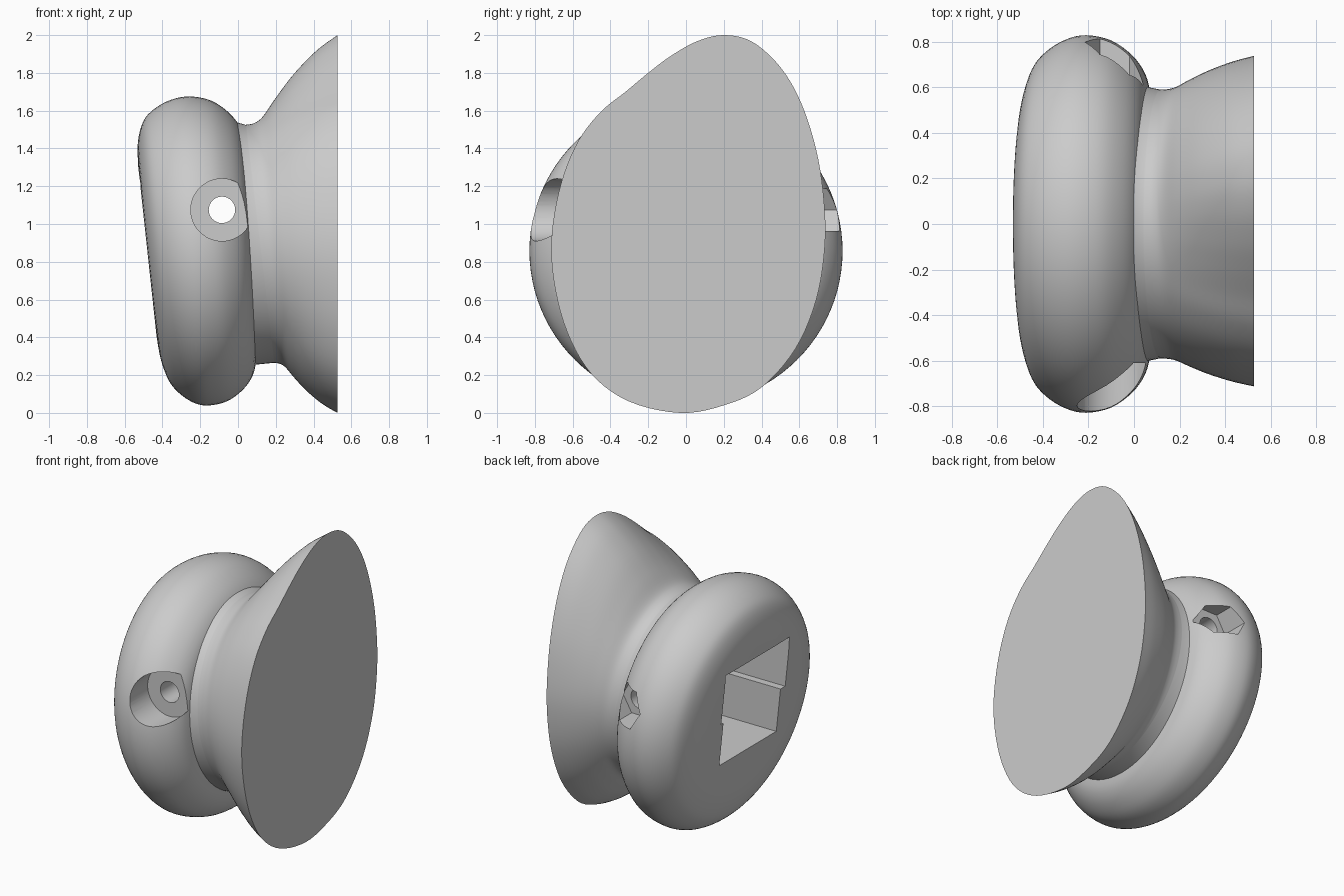
import bpy
import bmesh
from math import cos, sin, pi, atan2, radians
from mathutils import Vector

cube = bpy.data.objects.get("Cube")
if cube:
    bpy.data.objects.remove(cube, do_unlink=True)

grey = bpy.data.materials.new("plain_grey")
grey.use_nodes = True
colour = (0.6, 0.6, 0.6, 1)
grey.diffuse_color = colour
grey.node_tree.nodes["Principled BSDF"].inputs["Base Color"].default_value = colour

SIDES = 96


def lean(u, y, z):
    """Place a point of the upright knob: it leans, and its end face leans more."""
    return Vector((-0.2 + u + (0.2 * min(u, 0) - 0.052) * z, y, 0.857 + z))


def spline(pts, steps, closed):
    """Sample a smooth curve through the points."""
    pts = [Vector(p) for p in pts]
    n = len(pts)
    get = (lambda i: pts[i % n]) if closed else (lambda i: pts[min(max(i, 0), n - 1)])
    out = []
    for i in range(n if closed else n - 1):
        a, b, c, d = (get(i + k) for k in (-1, 0, 1, 2))
        for s in range(steps):
            t = s / steps
            out.append(0.5 * (2 * b + (c - a) * t + (2 * a - 5 * b + 4 * c - d) * t ** 2
                              + (3 * b - a - 3 * c + d) * t ** 3))
    return out if closed else out + [pts[-1]]


def finish(name, bm):
    bmesh.ops.recalc_face_normals(bm, faces=bm.faces)
    mesh = bpy.data.meshes.new(name)
    bm.to_mesh(mesh)
    bm.free()
    mesh.materials.append(grey)
    obj = bpy.data.objects.new(name, mesh)
    bpy.context.collection.objects.link(obj)
    return obj


def loft(name, rings):
    """Skin closed rings of points and cap both ends."""
    bm = bmesh.new()
    loops = [[bm.verts.new(p) for p in ring] for ring in rings]
    for a, b in zip(loops, loops[1:]):
        for i in range(len(a)):
            j = (i + 1) % len(a)
            bm.faces.new((a[i], a[j], b[j], b[i]))
    bm.faces.new(loops[0])
    bm.faces.new(loops[-1])
    return finish(name, bm)


def prism(name, sides, radius, y0, y1):
    """Cutter running along y, centred on the bolt axis."""
    def ring(y):
        return [(-0.085 + radius * cos(2 * pi * i / sides), y,
                 1.075 + radius * sin(2 * pi * i / sides)) for i in range(sides)]
    return loft(name, [ring(y0), ring(y1)])


def box(name, low, high):
    """Cutter aligned with the leaning knob."""
    bm = bmesh.new()
    bmesh.ops.create_cube(bm, size=1)
    low, high = Vector(low), Vector(high)
    for v in bm.verts:
        v.co = lean(*(low[k] + (v.co[k] + 0.5) * (high - low)[k] for k in range(3)))
    return finish(name, bm)


def activate(obj):
    bpy.ops.object.select_all(action='DESELECT')
    obj.select_set(True)
    bpy.context.view_layer.objects.active = obj


def cut(obj, cutter):
    activate(obj)
    mod = obj.modifiers.new("cut", 'BOOLEAN')
    mod.operation = 'DIFFERENCE'
    mod.solver = 'EXACT'
    mod.object = cutter
    bpy.ops.object.modifier_apply(modifier=mod.name)
    bpy.data.objects.remove(cutter, do_unlink=True)


# Rounded knob
profile = spline([(-0.28, 0.46), (-0.269, 0.585), (-0.234, 0.695), (-0.18, 0.76), (-0.1, 0.81),
                  (-0.01, 0.829), (0.1, 0.806), (0.19, 0.742), (0.245, 0.665), (0.268, 0.58)], 4, False)
knob = loft("knob", [[lean(u, r * cos(2 * pi * i / SIDES), 0.987 * r * sin(2 * pi * i / SIDES))
                      for i in range(SIDES)] for u, r in profile])

# Bolt hole, round counterbore in front, hexagonal nut pocket behind
cut(knob, prism("bolt_cutter", 32, 0.07, -1, 1))
cut(knob, prism("counterbore_cutter", 48, 0.165, -1, -0.61))
cut(knob, prism("nut_cutter", 6, 0.13, 0.61, 1))

# Stepped square socket in the end face
cut(knob, box("upper_socket_cutter", (-0.4, -0.37, 0.035), (0.17, 0.315, 0.378)))
cut(knob, box("lower_socket_cutter", (-0.4, -0.32, -0.26), (0.17, 0.29, 0.0351)))

# Neck flaring out to the flat egg-shaped base
outline = spline([(0.2, 2.0), (0.35, 1.965), (0.5, 1.83), (0.61, 1.64), (0.69, 1.39), (0.73, 1.13),
                  (0.735, 0.88), (0.69, 0.6), (0.58, 0.34), (0.4, 0.135), (0.2, 0.04), (-0.03, 0.0),
                  (-0.3, 0.06), (-0.5, 0.205), (-0.63, 0.43), (-0.7, 0.7), (-0.71, 0.95), (-0.66, 1.22),
                  (-0.57, 1.44), (-0.45, 1.595), (-0.32, 1.7), (-0.2, 1.8), (-0.08, 1.89), (0.06, 1.968)],
                 5, True)
neck = []
for y, z in outline:
    a = atan2(z - 0.895, y)
    neck.append((0.59 * cos(a), 0.895 + 0.63 * sin(a)))
flare = spline([(0, 0), (0.09, 0.02), (0.18, 0.09), (0.32, 0.3), (0.52, 0.57), (0.77, 0.83), (1, 1)],
               5, False)
rings = [[(0.03 - 0.052 * (nz - 0.895), 1.03 * ny, 0.895 + 1.02 * (nz - 0.895)) for ny, nz in neck]]
for s, t in flare:
    ring = []
    for (ny, nz), (oy, oz) in zip(neck, outline):
        x0 = 0.115 - 0.12 * (nz - 0.895)
        ring.append((x0 + (0.527 - x0) * s, ny + (oy - ny) * t, nz + (oz - nz) * t))
    rings.append(ring)
flared_base = loft("flared_base", rings)

# Smooth curves, sharp rims
for obj in (knob, flared_base):
    activate(obj)
    bpy.ops.object.shade_smooth_by_angle(angle=radians(30))
